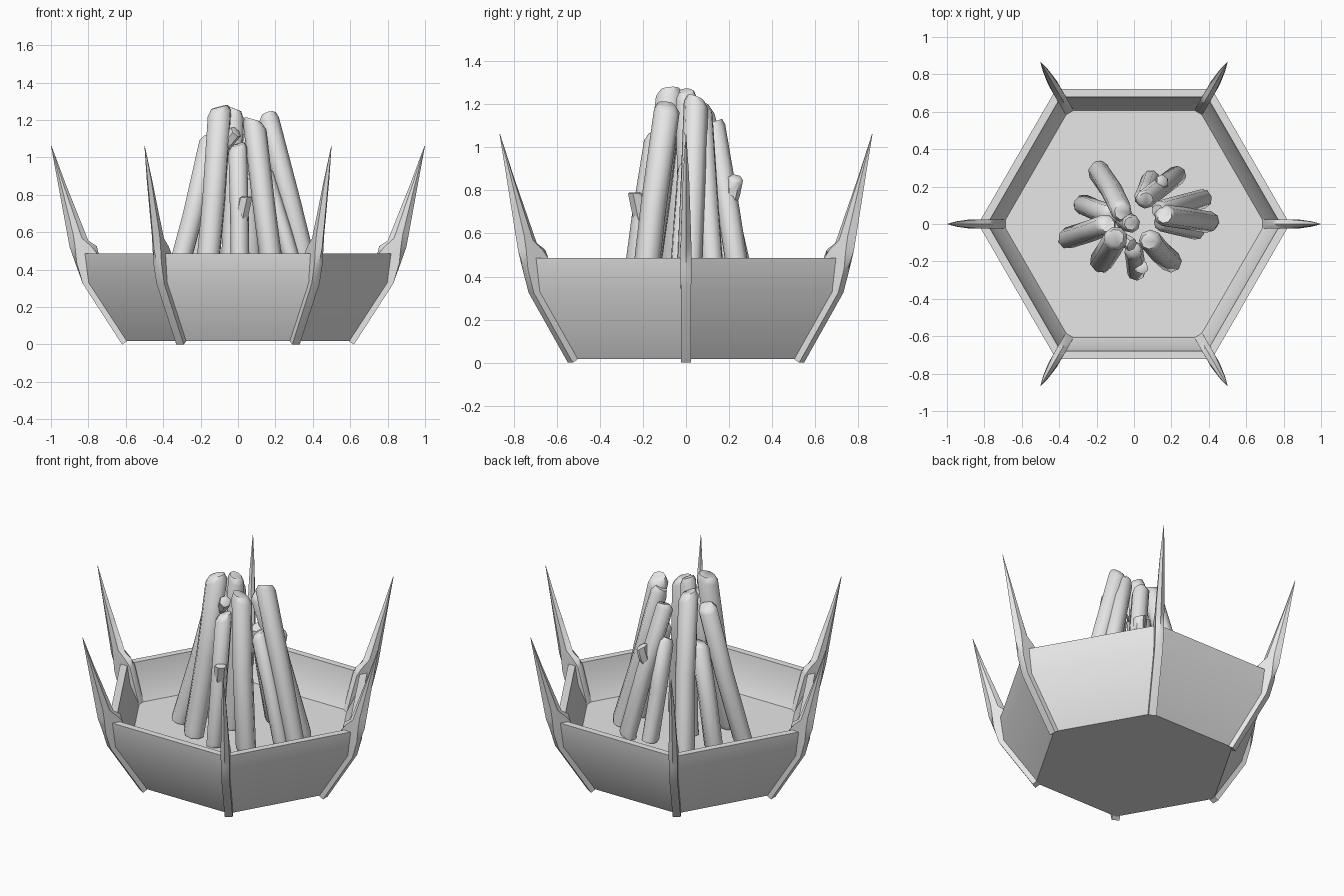
import bpy, bmesh, random
from math import cos, sin, pi, radians
from mathutils import Vector, Matrix

random.seed(4)
cube = bpy.data.objects.get("Cube")
if cube:
    bpy.data.objects.remove(cube)

grey = bpy.data.materials.new("pale_grey")
grey.use_nodes = True
COLOUR = (0.8, 0.8, 0.8, 1)
grey.diffuse_color = COLOUR
grey.node_tree.nodes["Principled BSDF"].inputs["Base Color"].default_value = COLOUR


def loft(name, rings, angle=30):
    """Skin a list of equal-length point rings into a closed solid."""
    bm = bmesh.new()
    loops = [[bm.verts.new(p) for p in ring] for ring in rings]
    n = len(loops[0])
    for a, b in zip(loops, loops[1:]):
        for i in range(n):
            j = (i + 1) % n
            bm.faces.new((a[i], a[j], b[j], b[i]))
    bm.faces.new(loops[0][::-1])
    bm.faces.new(loops[-1])
    bmesh.ops.remove_doubles(bm, verts=bm.verts, dist=0.0005)
    bmesh.ops.recalc_face_normals(bm, faces=bm.faces)
    mesh = bpy.data.meshes.new(name)
    bm.to_mesh(mesh)
    bm.free()
    mesh.materials.append(grey)
    obj = bpy.data.objects.new(name, mesh)
    bpy.context.collection.objects.link(obj)
    bpy.ops.object.select_all(action='DESELECT')
    obj.select_set(True)
    bpy.context.view_layer.objects.active = obj
    bpy.ops.object.shade_smooth_by_angle(angle=radians(angle))
    return obj


# Six-sided bowl: outer wall, flat rim, inner wall down to the floor
bowl_profile = [(0.608, 0.018), (0.812, 0.33), (0.833, 0.487),
                (0.784, 0.487), (0.764, 0.37), (0.70, 0.26)]
loft("fire_bowl", [[(r * cos(i * pi / 3), r * sin(i * pi / 3), z) for i in range(6)]
                   for r, z in bowl_profile])

# Corner spikes: outer point, inner point, half width, ridge depth
spike_sections = [
    ((0.62, 0.0), (0.595, 0.015), 0.023, 0),
    ((0.83, 0.325), (0.685, 0.25), 0.024, 0),
    ((0.868, 0.43), (0.745, 0.485), 0.025, 0.05),
    ((0.90, 0.52), (0.755, 0.525), 0.025, 0.2),
    ((0.915, 0.60), (0.80, 0.555), 0.024, 0.3),
    ((0.966, 0.88), (0.922, 0.86), 0.014, 0.35),
    ((1.0, 1.062), (0.997, 1.062), 0.001, 0.35),
]


def spike_ring(outer, inner, w, ridge):
    o, i = (Vector((p[0], 0, p[1])) for p in (outer, inner))
    side = Vector((0, w, 0))
    a, b = o.lerp(i, ridge), i.lerp(o, ridge)
    return [o, a + side, b + side, i, b - side, a - side]


for k in range(6):
    turn = Matrix.Rotation(k * pi / 3, 3, 'Z')
    loft(f"corner_spike_{k + 1}",
         [[turn @ p for p in spike_ring(*s)] for s in spike_sections])


# Logs: slightly crooked rods with worn, slanted ends
def log(name, base, top, r, sides=8):
    base, top = Vector(base), Vector(top)
    axis = top - base
    rot = axis.to_track_quat('Z', 'Y').to_matrix()
    slant = rot @ Vector((random.uniform(-1, 1), random.uniform(-1, 1), 0))
    rings = []
    for t, scale in ((0, 0.9), (0.03, 1), (0.5, 1), (0.965, 1), (1, 0.7)):
        sway = Vector((random.uniform(-1, 1), random.uniform(-1, 1), 0)) * r * 0.1
        ring = []
        for i in range(sides):
            a = 2 * pi * i / sides
            d = rot @ Vector((cos(a), sin(a), 0)) * r * scale
            cut = axis.normalized() * d.dot(slant) * 0.4 if t > 0.9 else Vector()
            ring.append(base + axis * t + sway + d + cut)
        rings.append(ring)
    loft(name, rings, 55)


FLOOR = 0.27
logs = [  # base x, base y, top x, y, z, radius
    (-0.17, -0.20, -0.10, -0.07, 1.27, 0.064),
    (0.01, -0.26, 0.00, -0.14, 1.07, 0.05),
    (0.20, -0.20, 0.08, -0.09, 1.20, 0.06),
    (0.40, 0.01, 0.16, 0.05, 1.23, 0.058),
    (0.34, -0.04, 0.14, 0.01, 0.93, 0.045),
    (0.37, 0.14, 0.13, 0.07, 1.18, 0.052),
    (0.23, 0.26, 0.06, 0.13, 1.12, 0.052),
    (0.09, 0.24, 0.05, 0.13, 0.90, 0.05),
    (-0.19, 0.29, -0.06, 0.07, 1.20, 0.058),
    (-0.27, 0.10, -0.13, 0.05, 0.89, 0.055),
    (-0.35, -0.08, -0.14, 0.00, 1.11, 0.058),
    (-0.05, 0.02, -0.02, 0.00, 1.26, 0.05),
]
for n, (bx, by, tx, ty, tz, r) in enumerate(logs, 1):
    log(f"log_{n}", (bx, by, FLOOR), (tx, ty, tz), r)

# Short broken branches on a few logs
stubs = [
    ((0.01, -0.20, 0.62), (0.04, -0.235, 0.79)),
    ((-0.08, -0.08, 1.06), (-0.01, -0.11, 1.14)),
    ((0.13, 0.19, 0.71), (0.155, 0.235, 0.86)),
]
for n, (a, b) in enumerate(stubs, 1):
    log(f"branch_stub_{n}", a, b, 0.036, 6)
